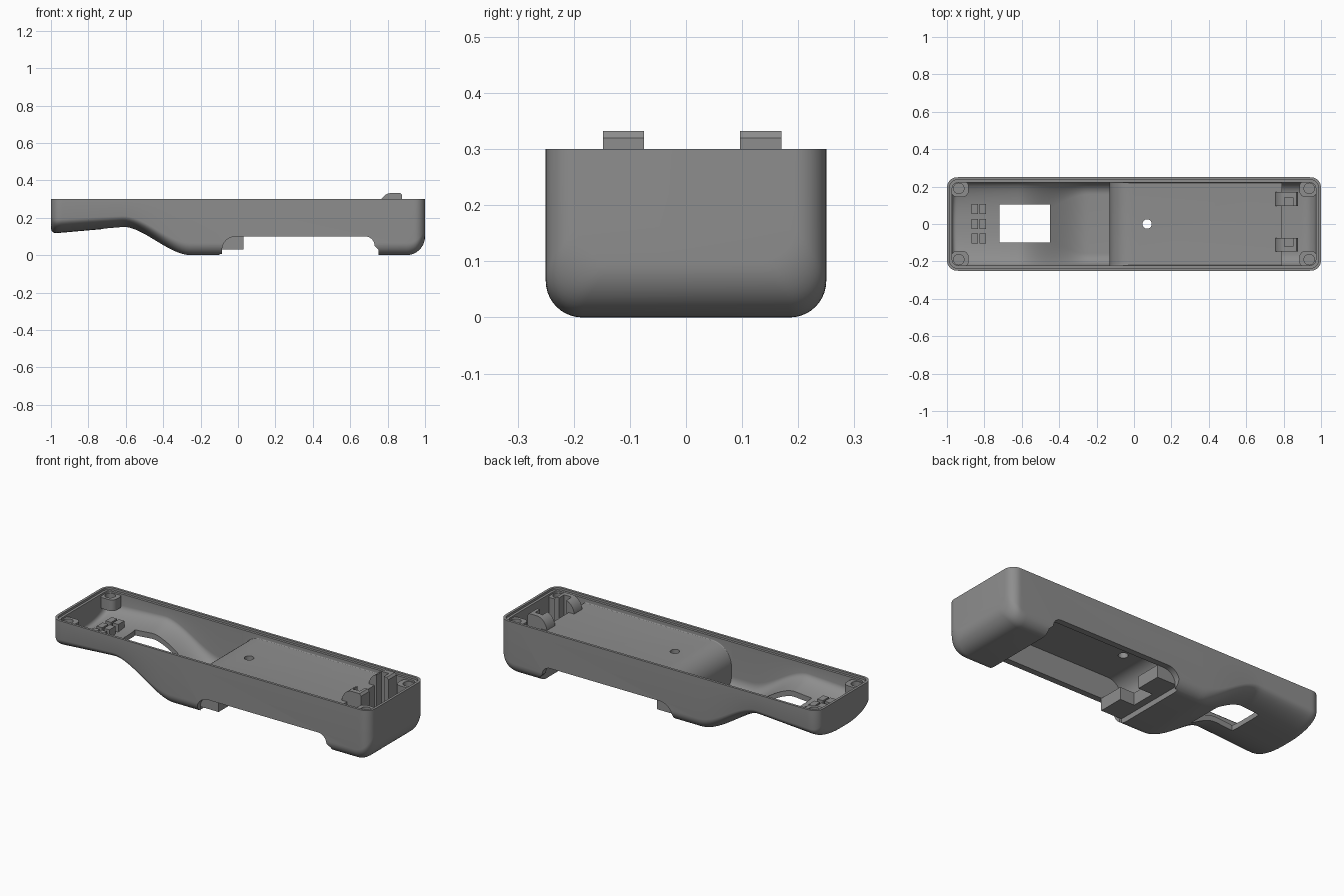
import bpy, bmesh, math

if "Cube" in bpy.data.objects:
    bpy.data.objects.remove(bpy.data.objects["Cube"])

grey = bpy.data.materials.new("mid_grey")
grey.diffuse_color = (0.27, 0.27, 0.27, 1)
grey.use_nodes = True
grey.node_tree.nodes["Principled BSDF"].inputs["Base Color"].default_value = grey.diffuse_color


def make(name, verts, faces):
    me = bpy.data.meshes.new(name)
    me.from_pydata(verts, [], faces)
    bm = bmesh.new()
    bm.from_mesh(me)
    bmesh.ops.recalc_face_normals(bm, faces=bm.faces)
    bm.to_mesh(me)
    bm.free()
    me.materials.append(grey)
    ob = bpy.data.objects.new(name, me)
    bpy.context.collection.objects.link(ob)
    return ob


def prism(name, pts, lo, hi, axis):
    """Extrude a 2D outline along y (outline in xz) or z (outline in xy)."""
    n = len(pts)
    put = (lambda a, b, h: (a, h, b)) if axis == "y" else (lambda a, b, h: (a, b, h))
    verts = [put(a, b, h) for h in (lo, hi) for a, b in pts]
    faces = [(i, (i + 1) % n, n + (i + 1) % n, n + i) for i in range(n)]
    return make(name, verts, faces + [tuple(range(n)), tuple(range(n, 2 * n))])


def box(name, x0, x1, y0, y1, z0, z1):
    return prism(name, [(x0, y0), (x1, y0), (x1, y1), (x0, y1)], z0, z1, "z")


def arc(cx, cy, rx, ry, a0, a1, n=10):
    return [(cx + rx * math.cos(math.radians(a0 + (a1 - a0) * i / n)),
             cy + ry * math.sin(math.radians(a0 + (a1 - a0) * i / n))) for i in range(n + 1)]


def rounded(x0, x1, y0, y1, r):
    return (arc(x1 - r, y1 - r, r, r, 0, 90, 6) + arc(x0 + r, y1 - r, r, r, 90, 180, 6)
            + arc(x0 + r, y0 + r, r, r, 180, 270, 6) + arc(x1 - r, y0 + r, r, r, 270, 360, 6))


def boolean(ob, other, op="DIFFERENCE"):
    m = ob.modifiers.new("bool", "BOOLEAN")
    m.operation, m.object, m.solver = op, other, "EXACT"
    bpy.context.view_layer.objects.active = ob
    bpy.ops.object.modifier_apply(modifier=m.name)
    bpy.data.objects.remove(other)


def smooth(x, a, b):
    t = min(1, max(0, (x - a) / (b - a)))
    return t * t * (3 - 2 * t)


def inset_round(d, r):
    """Amount a rounded edge of radius r pulls in at distance d from the end."""
    return r - math.sqrt(max(0, r * r - (r - d) ** 2)) if d < r else 0


def section(x, t, platform):
    """Half width, side edge height, floor height and corner width at x."""
    s = smooth(x, -0.62, -0.25)
    lin = min(1, (x + 1) / 0.4)
    zc = (0.115 + 0.035 * lin) * (1 - s) + t
    zs = (0.19 + 0.02 * lin) * (1 - s) + 0.065 * s + t
    rx = 0.2 * (1 - s) + 0.065 * s
    L = 1 - t
    lift = inset_round(L - x, 0.1 - t) + inset_round(x + L, 0.03 - t / 3)
    w = 0.25 - t - inset_round(L - abs(x), 0.055 - t * 0.8)
    zc, zs = zc + lift, zs + lift
    if platform and -0.13 <= x <= 0.79:
        u = min(0, x + 0.01) / 0.12
        zc = 0.145 + 0.12 * math.sqrt(max(0, 1 - u * u))
        zs, rx = zc + 0.005, 0.005
    return w, zs, zc, min(rx, w - 0.01)


def loft(name, t, top, platform=False):
    L = 1 - t
    xs = [s * (L - 0.1 * (1 - math.cos(i * math.pi / 24))) for i in range(13) for s in (1, -1)]
    xs += [-0.8, -0.7] + [-0.64 + 0.02 * i for i in range(21)]
    if platform:
        xs += [-0.01 - 0.12 * math.cos(i * math.pi / 24) for i in range(13)]
        xs += [-0.1305, 0.79, 0.7905]
    verts, faces, xs = [], [], sorted(set(round(x, 5) for x in xs))
    for x in xs:
        w, zs, zc, rx = section(x, t, platform)
        half = [(-w, top)] + arc(-w + rx, zs, rx, zs - zc, 180, 270, 10)
        ring = half + [(-y, z) for y, z in reversed(half)]
        verts += [(x, y, z) for y, z in ring]
    n = len(ring)
    for k in range(len(xs) - 1):
        for i in range(n):
            j = (i + 1) % n
            faces.append((k * n + i, k * n + j, k * n + n + j, k * n + n + i))
    faces += [tuple(range(n)), tuple(range(len(verts) - n, len(verts)))]
    return make(name, verts, faces)


# Outer case hollowed out, leaving the raised platform
case = loft("case", 0, 0.30)
boolean(case, loft("hollow", 0.028, 0.4, True))

# Stepped rim for the mating lid
boolean(case, prism("rim_step", rounded(-0.986, 0.986, -0.236, 0.236, 0.042), 0.288, 0.4, "z"))

# Compartment under the platform, and the cut-away in both side walls
bay = arc(-0.01, 0.145, 0.09, 0.09, 180, 90) + [(0.75, 0.235), (0.75, -0.05), (-0.1, -0.05)]
boolean(case, prism("bay", bay, -0.215, 0.215, "y"))
notch = (arc(-0.01, 0.03, 0.075, 0.07, 180, 90) + arc(0.68, 0.05, 0.05, 0.05, 90, 0)
         + [(0.75, 0.03), (0.75, -0.05), (-0.085, -0.05)])
boolean(case, prism("side_notch", notch, -0.4, 0.4, "y"))

# Window in the grip and small hole in the platform
boolean(case, box("window", -0.72, -0.45, -0.1, 0.105, -0.1, 0.28))
boolean(case, prism("pin_hole", arc(0.07, 0, 0.025, 0.025, 0, 345, 23), 0.2, 0.35, "z"))

# Screw posts in the corners
for sx in (-1, 1):
    for sy in (-1, 1):
        x0, x1 = sorted((sx * 0.885, sx * 0.978))
        y0, y1 = sorted((sy * 0.145, sy * 0.232))
        post = prism("screw_post", rounded(x0, x1, y0, y1, 0.03),
                     0.215 if sx < 0 else 0.12, 0.278, "z")
        boolean(post, prism("screw_hole", arc(sx * 0.937, sy * 0.19, 0.028, 0.028, 0, 345, 23),
                            0.23, 0.4, "z"))

# Three pairs of small ribs in the grip
for y in (-0.077, 0, 0.08):
    for x0, x1 in ((-0.87, -0.835), (-0.825, -0.79)):
        box("grip_rib", x0, x1, y - 0.027, y + 0.027, 0.14, 0.205)

# Hook clips standing at the end of the platform
clip_side = (arc(0.82, 0.255, 0.065, 0.077, 180, 90)
             + [(0.868, 0.332), (0.878, 0.32), (0.878, 0.02), (0.77, 0.02)])
for y0, y1, s in ((-0.148, -0.075, 1), (0.096, 0.17, -1)):
    clip = prism("hook_clip", clip_side, y0, y1, "y")
    a, b = sorted(((y1, y1 - 0.045) if s > 0 else (y0, y0 + 0.045)))
    boolean(clip, box("clip_slot", 0.805, 0.85, a - 0.01 * (s < 0), b + 0.01 * (s > 0), 0.06, 0.4))

# Latch catch at the inner end of the compartment
catch = [(-0.105, -0.217), (0.03, -0.217), (0.03, -0.07), (-0.06, -0.07),
         (-0.06, 0.07), (0.03, 0.07), (0.03, 0.217), (-0.105, 0.217)]
prism("latch_catch", catch, 0.03, 0.1, "z")

# Smooth curved faces, keep crisp edges
bpy.ops.object.select_all(action="DESELECT")
for ob in bpy.context.scene.objects:
    ob.select_set(True)
    bpy.context.view_layer.objects.active = ob
bpy.ops.object.shade_smooth_by_angle(angle=math.radians(32))
